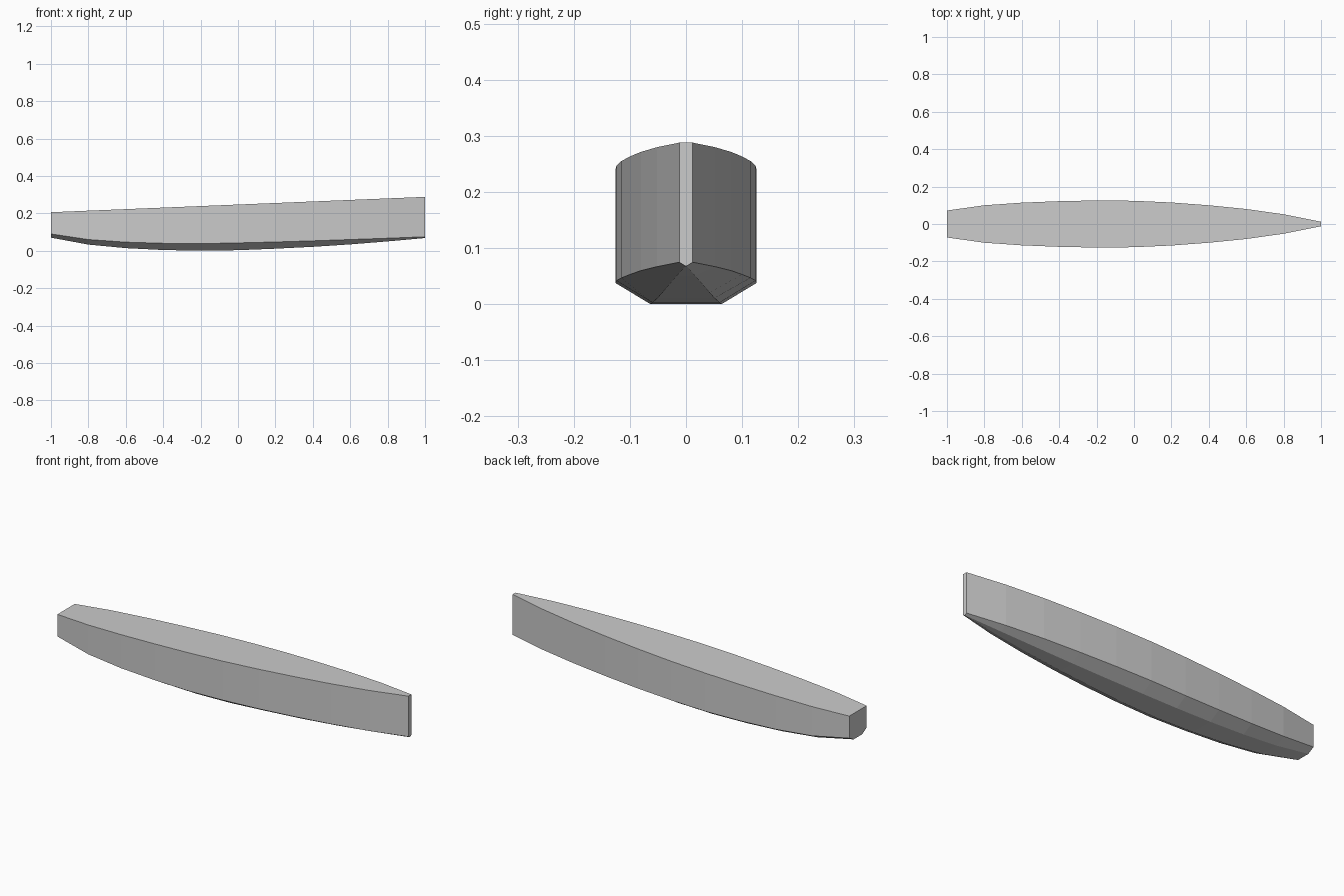
import bpy
import bmesh

cube = bpy.data.objects.get("Cube")
if cube:
    bpy.data.objects.remove(cube, do_unlink=True)

# Hull colour
grey = bpy.data.materials.new("hull grey")
grey.use_nodes = True
colour = (0.6, 0.6, 0.6, 1)
grey.diffuse_color = colour
grey.node_tree.nodes["Principled BSDF"].inputs["Base Color"].default_value = colour

# Stations from stern to bow
half_width = [.072, .1, .114, .122, .126, .124, .115, .1, .08, .052, .012]
chine_z = [.09, .06, .046, .04, .038, .042, .047, .053, .06, .067, .075]
keel_z = [.07, .033, .014, .004, 0, .003, .011, .021, .034, .05, .068]
keel_half = [.036, .05, .057, .061, .063, .06, .051, .042, .031, .017, .001]

bm = bmesh.new()
sections = []
for i, (w, c, k, b) in enumerate(zip(half_width, chine_z, keel_z, keel_half)):
    x = -1 + i * 0.2
    deck = 0.206 + 0.041 * (x + 1)
    outline = [(w, deck), (w, c), (b, k), (-b, k), (-w, c), (-w, deck)]
    sections.append([bm.verts.new((x, y, z)) for y, z in outline])

# Skin between neighbouring stations, then close transom and stem
for s, t in zip(sections, sections[1:]):
    for j in range(6):
        n = (j + 1) % 6
        bm.faces.new((s[j], s[n], t[n], t[j]))
bm.faces.new(sections[0])
bm.faces.new(sections[-1])
bmesh.ops.recalc_face_normals(bm, faces=bm.faces)

mesh = bpy.data.meshes.new("hull")
bm.to_mesh(mesh)
bm.free()
mesh.materials.append(grey)
hull = bpy.data.objects.new("hull", mesh)
bpy.context.collection.objects.link(hull)
